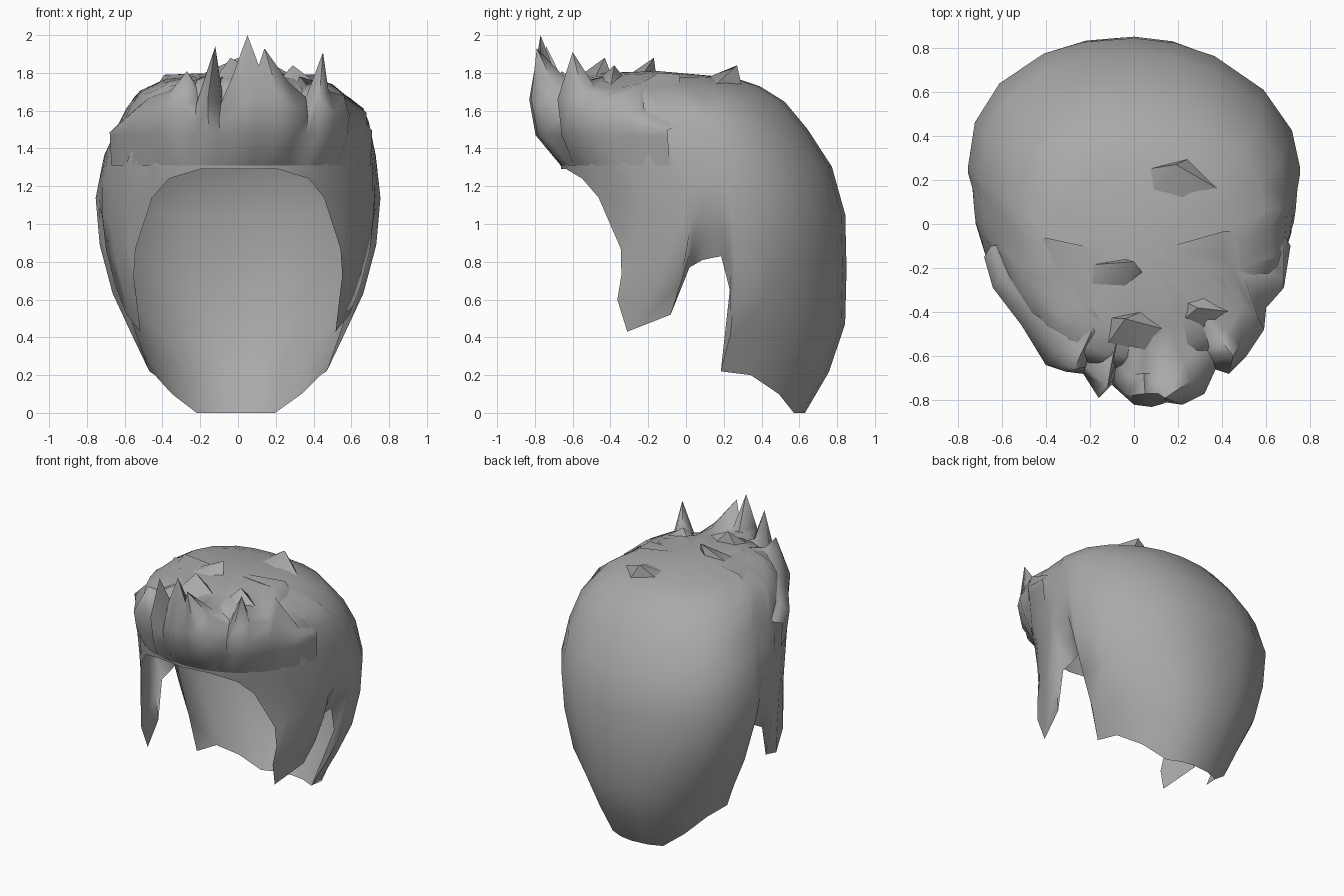
import bpy, bmesh, math
from mathutils import Vector

cube = bpy.data.objects.get("Cube")
if cube:
    bpy.data.objects.remove(cube, do_unlink=True)

grey = bpy.data.materials.new("hair grey")
grey.use_nodes = True
colour = (0.4, 0.4, 0.4, 1)
grey.diffuse_color = colour
grey.node_tree.nodes["Principled BSDF"].inputs["Base Color"].default_value = colour


def lookup(table, value):
    """Linear interpolation along rows whose first entry is the key."""
    if value <= table[0][0]:
        return table[0][1:]
    for low, high in zip(table, table[1:]):
        if value <= high[0]:
            blend = (value - low[0]) / (high[0] - low[0])
            return [a + (b - a) * blend for a, b in zip(low[1:], high[1:])]
    return table[-1][1:]


def finish(bm, name, angle):
    bmesh.ops.recalc_face_normals(bm, faces=bm.faces)
    mesh = bpy.data.meshes.new(name)
    bm.to_mesh(mesh)
    bm.free()
    mesh.materials.append(grey)
    obj = bpy.data.objects.new(name, mesh)
    bpy.context.collection.objects.link(obj)
    bpy.ops.object.select_all(action="DESELECT")
    obj.select_set(True)
    bpy.context.view_layer.objects.active = obj
    bpy.ops.object.shade_smooth_by_angle(angle=math.radians(angle))


# Head-shaped sections: height, side offset, half width, widest y, front y,
# back y, front roundness (lower is squarer)
SECTIONS = [
    (0, 0, .4, .2, -1.1, .63, 1),
    (.2, 0, .46, .17, -1.1, .75, 1),
    (.43, 0, .57, .23, -1.05, .84, 1),
    (.6, 0, .655, .25, -.82, .85, 1),
    (.87, 0, .73, .25, -.64, .85, 1),
    (1.13, 0, .755, .25, -.64, .84, 1),
    (1.36, .01, .72, .2, -.67, .75, .9),
    (1.6, .04, .64, .1, -.67, .57, .85),
    (1.7, .01, .54, .03, -.66, .47, .8),
    (1.77, 0, .38, -.05, -.6, .28, .8),
    (1.8, 0, .2, -.12, -.45, .1, 1),
    (1.81, 0, 0, -.15, -.15, -.15, 1),
]
# The back is squarer on the right side than on the left
BACK_RIGHT, BACK_LEFT = .87, 1.03

# Lower edge: angle from the front, height, inward tuck
# (face opening, sideburn, ear gap, nape)
HEM = [
    (0, 1.29, 0), (15, 1.29, 0), (29, 1.24, 0), (37, 1.14, 0), (48, .87, 0),
    (53, .73, 0), (55, .6, 0), (65, .43, 0), (74, .52, 0), (76, .77, .05),
    (80, .81, .09), (86, .83, .09), (89, .65, .05), (91, .22, 0), (108, .2, 0),
    (128, .1, 0), (150, 0, 0), (165, 0, 0), (180, 0, 0),
]
TUCK_HEIGHT = .3


def shell_point(angle, height):
    offset, width, middle, front, back, power = lookup(SECTIONS, height)
    side, ahead = math.sin(math.radians(angle)), math.cos(math.radians(angle))
    depth = middle - front
    if ahead < 0:
        depth = back - middle
        power = BACK_LEFT if side > 0 else BACK_RIGHT
    return Vector((offset + width * math.copysign(abs(side) ** power, side),
                   middle - depth * math.copysign(abs(ahead) ** power, ahead), height))


# Main shell, open below and at the face
bm = bmesh.new()
mirrored = [(-a, h, t) for a, h, t in HEM[-2:0:-1]]
LEVELS = [0, .12, .26, .42, .58, .72, .83, .91, .955, .98]
top = SECTIONS[-1][0]
columns = []
for angle, hem, tuck in mirrored + HEM:
    column = []
    for level in LEVELS:
        rise = (top - hem) * level
        point = shell_point(angle, hem + rise)
        point.x -= math.copysign(tuck * max(0, 1 - rise / TUCK_HEIGHT), angle)
        column.append(bm.verts.new(point))
    columns.append(column)
crown = bm.verts.new(shell_point(0, top))
for left, right in zip(columns, columns[1:] + columns[:1]):
    for row in range(len(LEVELS) - 1):
        bm.faces.new((left[row], right[row], right[row + 1], left[row + 1]))
    bm.faces.new((left[-1], right[-1], crown))
finish(bm, "hair_shell", 60)

# Upswept jagged fringe: bulge x, y, then edge x, y, z, alternating tips and dips
FRINGE = [
    (-.68, -.15, -.65, -.1, 1.5),
    (-.64, -.29, -.6, -.24, 1.56),
    (-.51, -.46, -.47, -.4, 1.67),
    (-.4, -.64, -.36, -.58, 1.7),
    (-.31, -.67, -.27, -.66, 1.81),
    (-.23, -.68, -.22, -.65, 1.64),
    (-.16, -.79, -.12, -.74, 1.94),
    (-.1, -.73, -.09, -.7, 1.64),
    (0, -.82, -.03, -.78, 1.78),
    (.08, -.83, .05, -.77, 2),
    (.15, -.81, .11, -.77, 1.84),
    (.22, -.82, .14, -.79, 1.93),
    (.32, -.77, .26, -.71, 1.76),
    (.37, -.66, .36, -.62, 1.67),
    (.43, -.68, .45, -.6, 1.91),
    (.51, -.6, .48, -.55, 1.7),
    (.59, -.48, .56, -.42, 1.68),
    (.6, -.38, .5, -.24, 1.74),
    (.68, -.29, .68, -.25, 1.59),
    (.71, -.1, .68, -.05, 1.52),
]
ROOT_Z, LOW_Z, HIGH_Z = 1.31, 1.47, 1.66
bm = bmesh.new()
columns = []
for bulge_x, bulge_y, x, y, z in FRINGE:
    # choose the root on the shell that lies below the bulge
    root = min((shell_point(a, ROOT_Z) for a in range(-88, 89, 2)),
               key=lambda p: (p.x - bulge_x) ** 2 + (p.y - bulge_y) ** 2)
    low = Vector((bulge_x, bulge_y, LOW_Z)).lerp(Vector((root.x, root.y, LOW_Z)), .2)
    high = Vector((bulge_x, bulge_y, min(HIGH_Z, (LOW_Z + z) / 2)))
    behind = Vector((x * .88, y * .88, min(z + .03, 1.76)))
    inner = Vector((x * .6, y * .65, 1.79))
    centre = Vector((x * .2, y * .2 - .1, 1.8))
    columns.append([bm.verts.new(p) for p in
                    (root, low, high, Vector((x, y, z)), behind, inner, centre)])
for left, right in zip(columns, columns[1:]):
    for row in range(len(left) - 1):
        bm.faces.new((left[row], right[row], right[row + 1], left[row + 1]))
finish(bm, "fringe", 70)

# Low locks lying on the crown: base centre, half width, half depth, tip
CROWN_LOCKS = [
    ((.02, -.5, 1.74), .2, .13, (-.04, -.43, 1.88)),
    ((.3, -.4, 1.72), .15, .12, (.29, -.38, 1.84)),
    ((-.12, -.25, 1.76), .18, .1, (0, -.17, 1.88)),
    ((.18, .16, 1.74), .2, .14, (.19, .27, 1.84)),
]
SIDES = 5
for number, (base, wide, deep, tip) in enumerate(CROWN_LOCKS, 1):
    bm = bmesh.new()
    ring = []
    for i in range(SIDES):
        a = math.tau * i / SIDES
        ring.append(bm.verts.new(Vector(base)
                    + Vector((wide * math.cos(a), deep * math.sin(a), 0))))
    end = bm.verts.new(tip)
    for a, b in zip(ring, ring[1:] + ring[:1]):
        bm.faces.new((a, b, end))
    finish(bm, f"crown_lock_{number}", 50)
